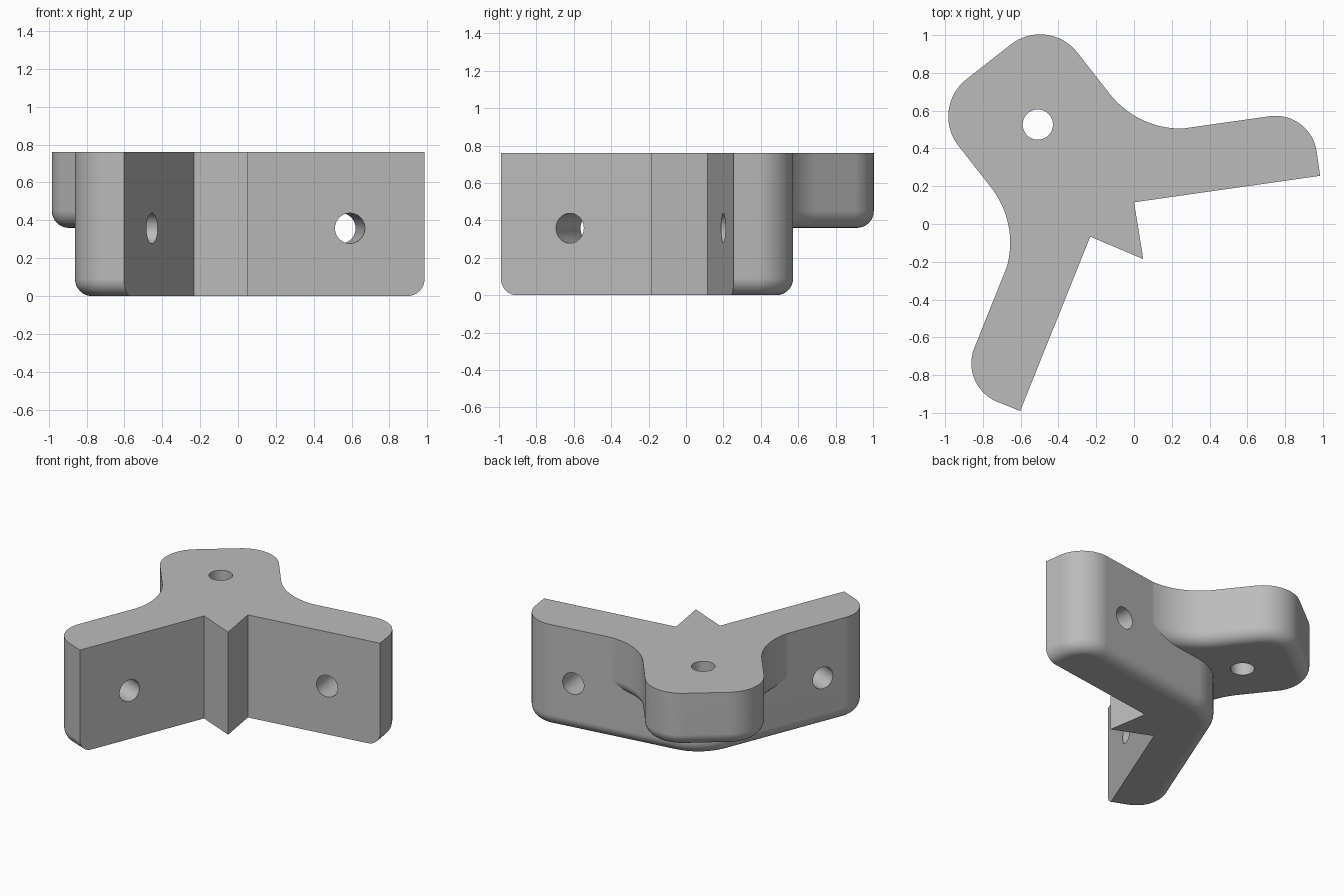
import bpy, bmesh, math
from mathutils import Vector, Matrix

if "Cube" in bpy.data.objects:
    bpy.data.objects.remove(bpy.data.objects["Cube"])

TOP, TAB_BOTTOM, EDGE_R, HOLE_R = 0.76, 0.36, 0.09, 0.08
ARM_LEN, ARM_THICK = 1.165, 0.35

# Local frame: u runs along the tab, v across it; the bracket mirrors in v
PLACE = Matrix.Translation((-0.168, 0.091, 0)) @ Matrix.Rotation(math.radians(128.1), 4, 'Z')
ALONG = Vector((-0.5, math.sin(math.radians(60))))
ACROSS = Vector((math.sin(math.radians(60)), 0.5))

grey = bpy.data.materials.new("grey plastic")
grey.use_nodes = True
colour = (0.5, 0.5, 0.5, 1)
grey.diffuse_color = colour
grey.node_tree.nodes["Principled BSDF"].inputs["Base Color"].default_value = colour


def arm(a, n):
    """Point a along and n across the arm on the +v side."""
    return ALONG * a + ACROSS * n


def mirrored(start, half, end):
    """Closed outline from a mid point, one half, another mid point and the mirrored half."""
    other = [(Vector((p.x, -p.y)), r) for p, r in reversed(half)]
    return start + half + end + other


def rounded(corners, steps=16):
    """Replace corners by arcs; a radius of None marks an unbevelled inner corner."""
    out = []
    for i, (p, r) in enumerate(corners):
        if not r:
            out.append((p, r is not None))
            continue
        d1 = (corners[i - 1][0] - p).normalized()
        d2 = (corners[(i + 1) % len(corners)][0] - p).normalized()
        half = d1.angle(d2) / 2
        centre = p + (d1 + d2).normalized() * (r / math.sin(half))
        s = p + d1 * (r / math.tan(half)) - centre
        e = p + d2 * (r / math.tan(half)) - centre
        sweep = s.angle(e)
        for k in range(steps + 1):
            t = k / steps
            q = (s * math.sin((1 - t) * sweep) + e * math.sin(t * sweep)) / math.sin(sweep)
            out.append((centre + q, True))
    return out


def make_object(name, bm):
    bmesh.ops.recalc_face_normals(bm, faces=bm.faces)
    bm.transform(PLACE)
    mesh = bpy.data.meshes.new(name)
    bm.to_mesh(mesh)
    bm.free()
    mesh.materials.append(grey)
    obj = bpy.data.objects.new(name, mesh)
    bpy.context.collection.objects.link(obj)
    return obj


def block(name, corners, bottom):
    """Extruded outline with its outer lower edge rounded."""
    pts = rounded(corners)
    bm = bmesh.new()
    low = [bm.verts.new((p.x, p.y, bottom)) for p, _ in pts]
    high = [bm.verts.new((p.x, p.y, TOP)) for p, _ in pts]
    bm.faces.new(low)
    bm.faces.new(high)
    for i in range(len(pts)):
        bm.faces.new((low[i - 1], low[i], high[i], high[i - 1]))
    edges = [bm.edges.get((low[i - 1], low[i])) for i in range(len(pts))
             if pts[i - 1][1] and pts[i][1]]
    bmesh.ops.recalc_face_normals(bm, faces=bm.faces)
    bmesh.ops.bevel(bm, geom=edges, offset=EDGE_R, segments=8, profile=0.5,
                    affect='EDGES', clamp_overlap=False)
    return make_object(name, bm)


def drill(name, centre, axis):
    bm = bmesh.new()
    turn = Vector((0, 0, 1)).rotation_difference(Vector(axis)).to_matrix().to_4x4()
    bmesh.ops.create_cone(bm, cap_ends=True, segments=48, radius1=HOLE_R, radius2=HOLE_R,
                          depth=1.2, matrix=Matrix.Translation(centre) @ turn)
    obj = make_object(name, bm)
    obj.hide_render = True
    return obj


def combine(target, tool, operation):
    mod = target.modifiers.new(operation.title(), 'BOOLEAN')
    mod.object, mod.operation, mod.solver = tool, operation, 'EXACT'
    bpy.context.view_layer.objects.active = target
    bpy.ops.object.modifier_apply(modifier=mod.name)
    bpy.data.objects.remove(tool)


# Two-armed plate with the corner tooth
bracket = block("corner_bracket", mirrored(
    [(Vector((-0.352, 0)), None)],
    [(arm(0.17, 0), None), (arm(ARM_LEN, 0), 0), (arm(ARM_LEN, ARM_THICK), 0.22)],
    [(Vector((ARM_THICK / ACROSS.x, 0)), 0.38)]), 0)

# Raised mounting tab, flaring into both arms
tab = block("mounting_tab", mirrored(
    [(Vector((0, 0)), None)],
    [(arm(0.56, 0.1), None), (arm(0.56, 0.347), 0),
     (Vector((0.17, 0.4)), 0.476), (Vector((0.975, 0.4)), 0.25)],
    []), TAB_BOTTOM)
combine(bracket, tab, 'UNION')

# Screw holes through the tab and both arms
combine(bracket, drill("tab_hole", (0.553, 0, TOP / 2), (0, 0, 1)), 'DIFFERENCE')
for side in (1, -1):
    c = arm(0.767, ARM_THICK / 2)
    combine(bracket, drill("arm_hole", (c.x, side * c.y, 0.358),
                           (ACROSS.x, side * ACROSS.y, 0)), 'DIFFERENCE')

# Smooth rounded surfaces with crisp edges
bpy.ops.object.select_all(action='DESELECT')
bracket.select_set(True)
bpy.context.view_layer.objects.active = bracket
bpy.ops.object.shade_smooth_by_angle(angle=math.radians(30))
weighted = bracket.modifiers.new("Even shading", 'WEIGHTED_NORMAL')
weighted.keep_sharp = True
